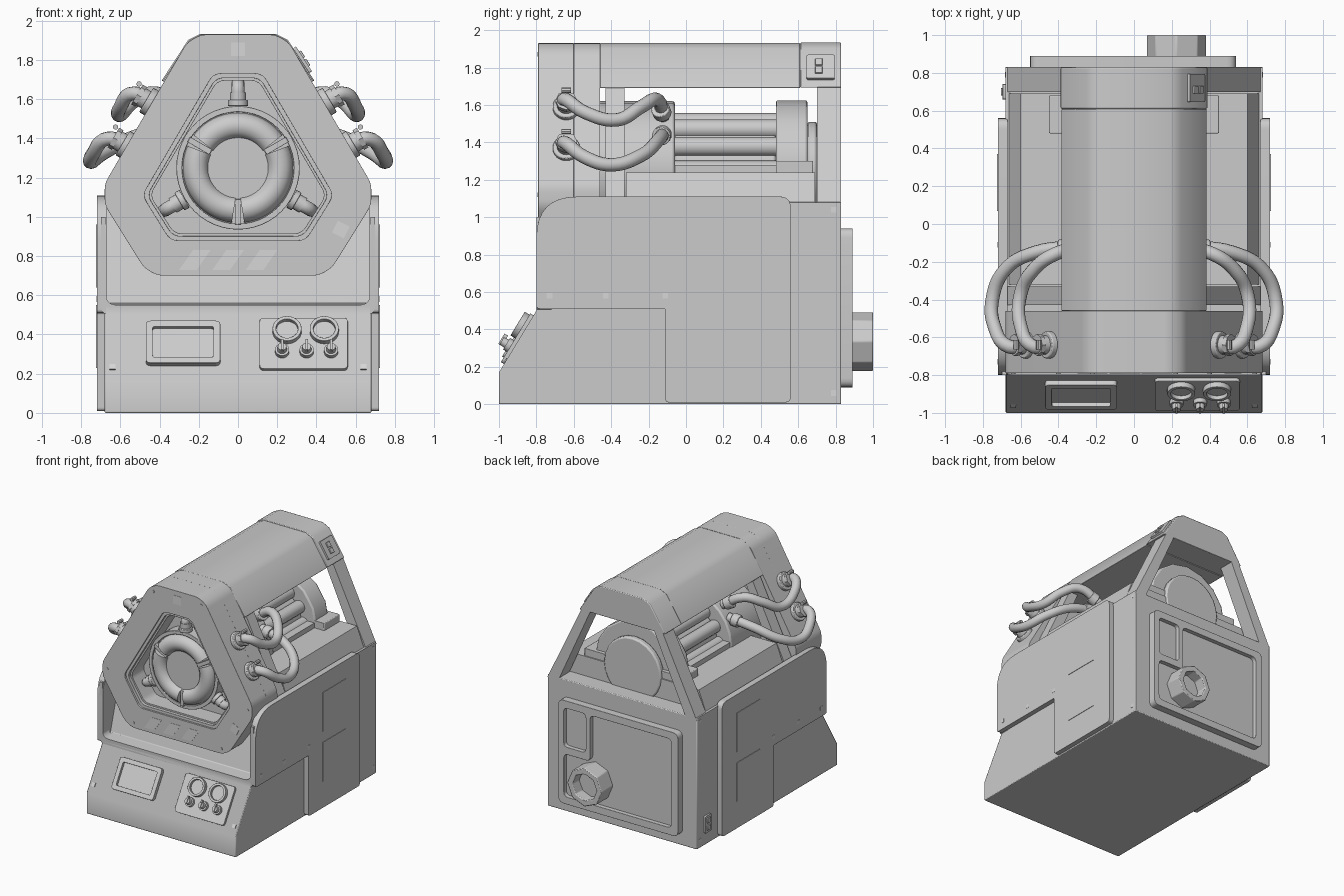
import bpy, bmesh, math
from mathutils import Matrix, Vector

if "Cube" in bpy.data.objects:
    bpy.data.objects.remove(bpy.data.objects["Cube"], do_unlink=True)
V = Vector
parts = []


def material(name, c):
    m = bpy.data.materials.new(name)
    m.use_nodes = True
    m.diffuse_color = (c, c, c, 1)
    m.node_tree.nodes["Principled BSDF"].inputs["Base Color"].default_value = (c, c, c, 1)
    return m


GREY = material("grey metal", 0.6)
PALE = material("pale marking", 0.68)


def frame(origin, u, v):
    """Local axes u, v and their normal as a matrix."""
    u, v = V(u).normalized(), V(v).normalized()
    m = Matrix((u, v, u.cross(v))).transposed().to_4x4()
    m.translation = origin
    return m


FRONT = frame((0, 0, 0), (1, 0, 0), (0, 0, 1))   # depth axis is -y
SIDE = frame((0, 0, 0), (0, 1, 0), (0, 0, 1))    # depth axis is +x
PANEL = frame((0, -1, .17), (1, 0, 0), (0, .2, .33))


def add(name, mesh, mat=GREY, bevel=0):
    ob = bpy.data.objects.new(name, mesh)
    bpy.context.collection.objects.link(ob)
    mesh.materials.clear()
    mesh.materials.append(mat)
    if bevel:
        b = ob.modifiers.new("Bevel", 'BEVEL')
        b.width, b.segments, b.limit_method, b.angle_limit = bevel, 2, 'ANGLE', math.radians(40)
    parts.append(ob)
    return ob


def curve_mesh(cu):
    ob = bpy.data.objects.new("temp", cu)
    bpy.context.collection.objects.link(ob)
    me = bpy.data.meshes.new_from_object(ob.evaluated_get(bpy.context.evaluated_depsgraph_get()))
    bpy.data.objects.remove(ob)
    bm = bmesh.new()
    bm.from_mesh(me)
    bmesh.ops.remove_doubles(bm, verts=bm.verts, dist=1e-5)
    bmesh.ops.recalc_face_normals(bm, faces=bm.faces)
    bm.to_mesh(me)
    bm.free()
    return me


def rounded(pts, r, n=5):
    """Round polygon corners with quadratic arcs; r is one value or one per corner."""
    out = []
    for i, p in enumerate(pts):
        p, a, b = V(p), V(pts[i - 1]), V(pts[(i + 1) % len(pts)])
        k = r[i] if isinstance(r, (list, tuple)) else r
        if not k:
            out.append(p)
            continue
        a, b = p + (a - p).normalized() * k, p + (b - p).normalized() * k
        out += [a.lerp(p, t / n).lerp(p.lerp(b, t / n), t / n) for t in range(n + 1)]
    return out


def rect(u0, u1, v0, v1):
    return [(u0, v0), (u1, v0), (u1, v1), (u0, v1)]


def prism(name, loops, d0, d1, m=FRONT, bevel=0, mat=GREY):
    """Extrude an outline, with optional holes, from depth d0 to d1."""
    cu = bpy.data.curves.new(name, 'CURVE')
    cu.dimensions, cu.fill_mode, cu.extrude = '2D', 'BOTH', (d1 - d0) / 2
    for lp in loops:
        s = cu.splines.new('POLY')
        s.points.add(len(lp) - 1)
        for q, p in zip(s.points, lp):
            q.co = (p[0], p[1], 0, 1)
        s.use_cyclic_u = True
    me = curve_mesh(cu)
    me.transform(m @ Matrix.Translation((0, 0, (d0 + d1) / 2)))
    return add(name, me, mat, bevel)


def cyl(name, c, axis, r, depth, n=32, r2=None, bevel=0):
    bm = bmesh.new()
    m = Matrix.Translation(c) @ V(axis).to_track_quat('Z', 'Y').to_matrix().to_4x4()
    bmesh.ops.create_cone(bm, cap_ends=True, segments=n, radius1=r, radius2=r if r2 is None else r2,
                          depth=depth, matrix=m)
    me = bpy.data.meshes.new(name)
    bm.to_mesh(me)
    bm.free()
    return add(name, me, GREY, bevel)


def tube(name, pts, r, smooth=True):
    cu = bpy.data.curves.new(name, 'CURVE')
    cu.dimensions, cu.bevel_depth, cu.bevel_resolution, cu.use_fill_caps = '3D', r, 4, True
    s = cu.splines.new('BEZIER' if smooth else 'POLY')
    if smooth:
        s.bezier_points.add(len(pts) - 1)
        for q, p in zip(s.bezier_points, pts):
            q.co, q.handle_left_type, q.handle_right_type = p, 'AUTO', 'AUTO'
        s.resolution_u = 6
    else:
        s.points.add(len(pts) - 1)
        for q, p in zip(s.points, pts):
            q.co = (*p, 1)
    return add(name, curve_mesh(cu))


def mirrored(pts):
    return pts + [(-x, z) for x, z in reversed(pts)]


def ring(c, r, n=32):
    return [(c[0] + r * math.cos(t * math.tau / n), c[1] + r * math.sin(t * math.tau / n)) for t in range(n)]


# Body with sloped console and deck
prism("body", [[(-1, 0), (-1, .17), (-.8, .5), (-.8, .55), (-.7, .56), (-.55, 1.08), (.83, 1.08), (.83, 0)]],
      -.68, .68, SIDE, .006)
prism("deck", [mirrored([(.67, 1.06), (.6, 1.24)])], -.69, .32)
prism("console_rim", [rounded([(-.7, 1.0), (-.7, .5), (.7, .5), (.7, 1.0), (.675, 1.0), (.675, .55),
                               (-.675, .55), (-.675, 1.0)], [0, .05, .05, 0, 0, .06, .06, 0])], .72, .8)

# Side panels with access plates and markers
outline = rounded([(-.8, .51), (-.11, .51), (-.11, .01), (.56, .01), (.56, 1.11), (-.8, 1.11)],
                  [.02, .01, .02, .03, .06, .22], 8)
for s, side in ((1, "left"), (-1, "right")):
    def deep(name, loops, d0, d1, **k):
        a, b = sorted((s * d0, s * d1))
        prism(side + name, loops, a, b, SIDE, **k)
    deep("_side_panel", [outline], .67, .72, bevel=.008)
    for z in (.23, .64):
        deep("_access_plate", [rect(.07, .37, z, z + .32)], .719, .724)
    for y, z in ((-.73, .58), (-.43, .58), (-.11, .58)):
        deep("_marker", [rect(y - .015, y + .015, z - .015, z + .015)], .719, .722, mat=PALE)
    for z in (.06, 1.04):
        deep("_rear_marker", [rect(.775, .805, z - .015, z + .015)], .679, .682, mat=PALE)
    # Sloped roof posts
    post = [(s * x, z) for x, z in ((.68, 1.06), (.37, 1.7), (.29, 1.7), (.58, 1.06))]
    prism(side + "_rear_post", [post], -.83, -.70)
    prism(side + "_front_post", [post], .33, .43)

# Roof shell and control box
roof = mirrored([(.385, 1.69), (.25, 1.9), (.19, 1.93)])
prism("roof_shell", [roof], -.61, .46, bevel=.004)
prism("roof_rear_cap", [[(x * 1.015, z + .003) for x, z in roof]], -.83, -.61, bevel=.006)
SLOPE = frame((.32, .72, 1.795), (0, 1, 0), (-.54, 0, .84))
prism("switch_box", [rounded(rect(-.075, .075, -.075, .075), .01)], -.02, .02, SLOPE, .004)
for v in (-.025, .025):
    prism("rocker_switch", [rect(-.03, .01, v - .02, v + .02)], .015, .03, SLOPE, .003)

# Front head with triangular opening
shape = rounded(mirrored([(.41, .7), (.48, .74), (.68, 1.06), (.68, 1.17), (.26, 1.89), (.19, 1.93)]), .035)


def opening(g):
    return rounded(mirrored([(.345 - g * .6, .88 + g), (.487 - g * 1.1, 1.11), (.125 - g * .6, 1.73 - g)]), .04)


prism("head_housing", [shape, opening(0)], .6, .79, bevel=.018)
prism("head_back", [shape], .46, .6)
prism("opening_trim", [opening(-.012), opening(.022)], .55, .775, bevel=.005)
prism("inner_trim", [opening(.01), opening(.035)], .55, .75, bevel=.004)

# Head markings
prism("top_marking", [rect(-.035, .035, 1.82, 1.89)], .789, .792, mat=PALE)
for x in (-.3, -.13, .04):
    prism("stripe_marking", [[(x, .73), (x + .09, .73), (x + .16, .83), (x + .07, .83)]], .789, .792, mat=PALE)
prism("corner_marking", [[(.48, .92), (.54, .89), (.57, .95), (.51, .98)]], .789, .792, mat=PALE)
for x, z in ((.4, .74), (.64, 1.12), (.22, 1.87)):
    for s in (1, -1):
        cyl("head_rivet", (s * x, -.79, z), (0, 1, 0), .012, .008, 12)

# Chamber door: split padded ring, spokes and three elbow clamps
C = V((0, 0, 1.25))


def polar(r, a, y):
    return C + V((r * math.cos(a), y, r * math.sin(a)))


cyl("door_drum", C + V((0, -.6, 0)), (0, 1, 0), .30, .18, 48, bevel=.01)
prism("door_lip", [ring((0, 1.25), .315, 48), ring((0, 1.25), .285, 48)], .6, .71, bevel=.01)
cyl("door_centre", C + V((0, -.69, 0)), (0, 1, 0), .16, .04, 40)
for k in range(3):
    a0 = math.radians(30 + 120 * k)
    tube("door_pad", [polar(.215, a0 + .1 + t * (math.tau / 3 - .2) / 16, -.69) for t in range(17)], .066, False)
    u = V((math.cos(a0), 0, math.sin(a0)))
    m = frame(C, u, u.cross(V((0, 1, 0))))
    w = 1 if m.col[2].y < 0 else -1
    prism("door_spoke", [rect(.16, .29, -.015, .015)], *sorted((w * .68, w * .73)), m, .003)
    a = a0 + math.pi / 3
    cyl("clamp_collar", polar(.33, a, -.68), polar(1, a, 0) - C, .052, .03, 20, bevel=.004)
    cyl("clamp_sleeve", polar(.36, a, -.68), polar(1, a, 0) - C, .042, .05, 20)
    tube("clamp_elbow", [polar(.35, a, -.68), polar(.41, a, -.68), polar(.43, a, -.64), polar(.43, a, -.56)], .034)

# Drive unit: flange, ribbed barrel and rear cap
for name, y0, y1, r, n in (("drive_flange", -.47, -.06, .37, 24), ("drive_barrel", -.06, .48, .25, 32),
                           ("drive_cap", .48, .65, .375, 16), ("drive_hub", .65, .70, .26, 24)):
    cyl(name, C + V((0, (y0 + y1) / 2, 0)), (0, 1, 0), r, y1 - y0, n, bevel=.012)
for k in range(12):
    cyl("barrel_rib", polar(.255, math.tau * k / 12, .21), (0, 1, 0), .052, .54, 12)
prism("cap_mount", [rect(-.45, .45, 1.2, 1.3)], -.68, -.48, bevel=.006)
prism("barrel_mount", [rect(-.36, .36, 1.2, 1.28)], -.48, .06)

# Hoses with sockets
paths = [[(.53, -.65, 1.63), (.6, -.54, 1.56), (.6, -.37, 1.52), (.53, -.24, 1.59), (.42, -.16, 1.63), (.25, -.12, 1.54)],
         [(.66, -.65, 1.4), (.74, -.54, 1.32), (.75, -.4, 1.28), (.68, -.24, 1.33), (.52, -.15, 1.41), (.3, -.12, 1.45)]]
for s in (1, -1):
    n = V((s * .862, 0, .508))
    for path, (x, z) in zip(paths, ((.44, 1.58), (.56, 1.36))):
        p = V((s * x, -.64, z))
        cyl("socket_flange", p + n * .015, n, .072, .035, 24, bevel=.006)
        cyl("socket_neck", p + n * .045, n, .05, .06, 20)
        cyl("socket_band", p + n * .075, n, .058, .025, 8)
        cyl("band_screw", p + n * .075 + V((0, 0, .06)), (0, 1, 0), .014, .05, 8)
        tube("hose", [p + n * .03] + [V((s * a, b, c)) for a, b, c in path], .036)
        q = V((s * path[-1][0], *path[-1][1:]))
        d = V((s * path[-2][0], *path[-2][1:])) - q
        cyl("hose_collar", q + d * .3, d, .05, .06, 20, bevel=.005)

# Console screen, gauges and knobs
def on_panel(z):
    return (z - .17) / .855


def console(name, u0, u1, z0, z1, d0, d1, hole=None, r=.025, **k):
    loops = [rounded(rect(u0, u1, on_panel(z0), on_panel(z1)), r)]
    if hole:
        loops.append(rounded(rect(*hole[:2], on_panel(hole[2]), on_panel(hole[3])), .01))
    prism(name, loops, d0, d1, PANEL, **k)


console("screen_bezel", -.47, -.09, .24, .455, -.01, .03, (-.435, -.125, .27, .425), bevel=.006)
console("screen", -.44, -.12, .265, .43, -.01, .008)
console("gauge_plate", .11, .56, .215, .475, -.01, .02, bevel=.004)
NORMAL = PANEL.col[2].xyz
for x in (.25, .44):
    c = (x, on_panel(.405))
    prism("gauge_ring", [ring(c, .074), ring(c, .056)], .01, .05, PANEL, .005)
    prism("gauge_face", [ring(c, .06)], .01, .027, PANEL)
for x in (.225, .35, .475):
    p = PANEL @ V((x, on_panel(.30), .03))
    cyl("knob_base", p, NORMAL, .036, .03, 20)
    cyl("knob", p + NORMAL * .025, NORMAL, .026, .04, 16, .022)
    console("knob_grip", x - .006, x + .006, .28, .335, .06, .082, r=.002)
for x in (-.64, .64):
    console("console_marker", x - .015, x + .015, .22, .245, -.002, .006, r=0, mat=PALE)

# Rear hatch with framed window and octagonal port
hatch = rounded(rect(-.55, .54, .09, .94), .05)
inner = rounded([(-.49, .15), (.49, .15), (.49, .5), (.25, .5), (.25, .88), (-.49, .88)], .04)
prism("hatch_frame", [hatch, inner, rounded(rect(.29, .49, .56, .88), .035)], -.89, -.82, bevel=.01)
prism("hatch_panel", [rect(-.52, .51, .12, .91)], -.855, -.82)
port = V((.225, 0, .335))
prism("exhaust_port", [ring((.225, .335), .158, 8), ring((.225, .335), .11, 8)], -1, -.85, bevel=.006)
cyl("port_floor", port + V((0, .88, 0)), (0, 1, 0), .12, .06, 8)

# Power socket on the right rear corner
prism("power_socket", [rounded(rect(.66, .74, .1, .24), .012)], -.695, -.67, SIDE, .004)
for z in (.14, .2):
    prism("power_switch", [rect(.68, .72, z - .02, z + .02)], -.705, -.69, SIDE, .003)

# Smooth rounded surfaces, keep edges sharp
bpy.ops.object.select_all(action='DESELECT')
for ob in parts:
    ob.select_set(True)
bpy.context.view_layer.objects.active = parts[0]
bpy.ops.object.shade_smooth_by_angle(angle=math.radians(32))
